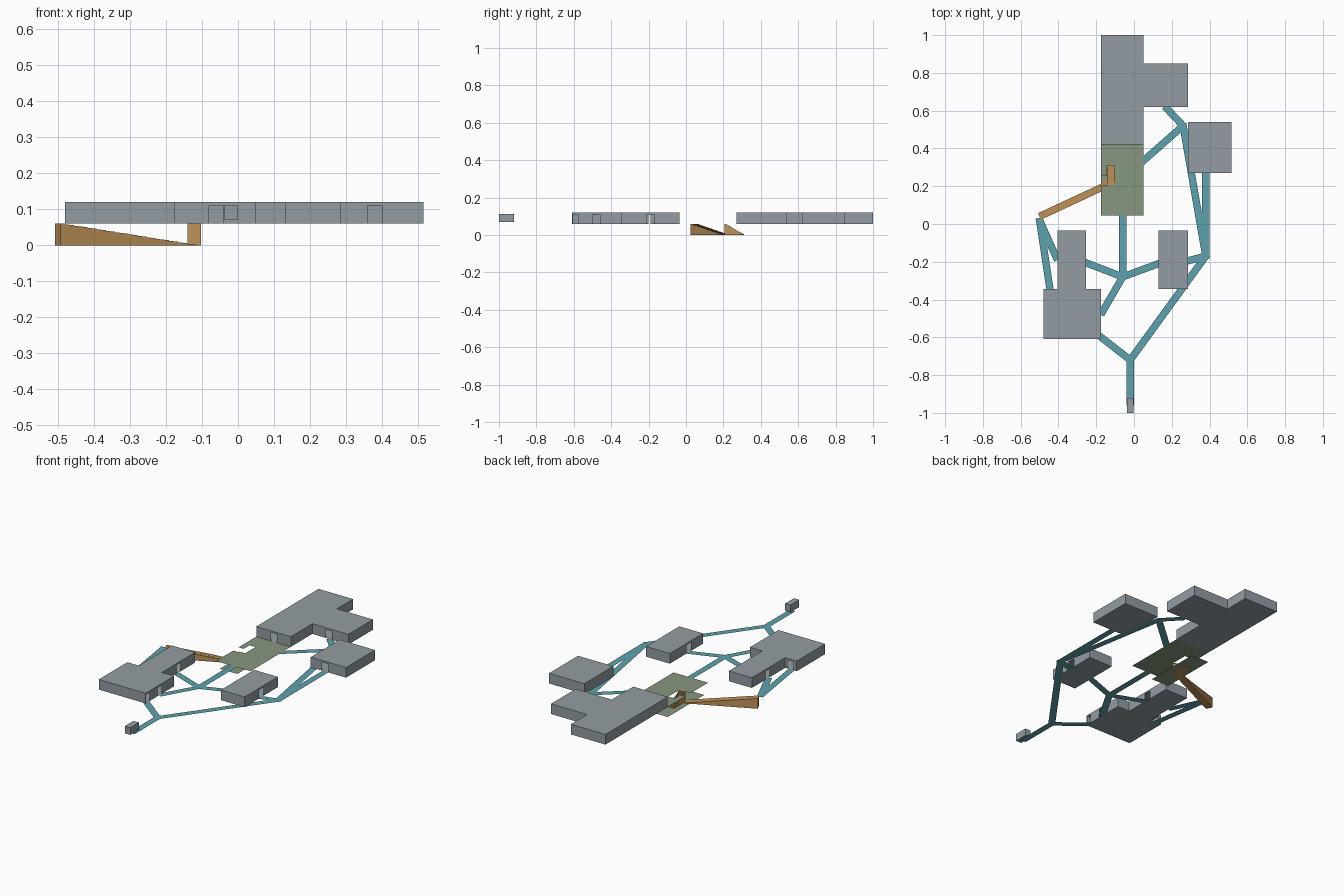
import bpy, bmesh
from mathutils import Vector

if "Cube" in bpy.data.objects:
    bpy.data.objects.remove(bpy.data.objects["Cube"])

LOW, BASE, ROOF, DOOR = 0.0, 0.06, 0.12, 0.11


def material(name, rgb):
    m = bpy.data.materials.new(name)
    m.diffuse_color = (*rgb, 1)
    m.use_nodes = True
    m.node_tree.nodes["Principled BSDF"].inputs["Base Color"].default_value = m.diffuse_color
    return m


GREY = material("building grey", (0.29, 0.335, 0.365))
TEAL = material("path teal", (0.11, 0.36, 0.42))
GREEN = material("lawn green", (0.24, 0.31, 0.21))
TAN = material("stair tan", (0.52, 0.29, 0.095))


def make(name, polys, mat, solid=False):
    """Object from polygons, each a list of points."""
    bm = bmesh.new()
    for pts in polys:
        bm.faces.new([bm.verts.new(p) for p in pts])
    bmesh.ops.remove_doubles(bm, verts=bm.verts, dist=0.0002)
    if solid:
        bmesh.ops.recalc_face_normals(bm, faces=bm.faces)
    me = bpy.data.meshes.new(name)
    bm.to_mesh(me)
    bm.free()
    me.materials.append(mat)
    ob = bpy.data.objects.new(name, me)
    bpy.context.collection.objects.link(ob)
    return ob


def building(name, outline, doors=(), z0=BASE, z1=ROOF):
    """Hollow block; doors are (wall number, start, end) along that wall."""
    polys = [[(x, y, z1) for x, y in outline],
             [(x, y, z0) for x, y in reversed(outline)]]
    for i, p in enumerate(outline):
        a, b = Vector(p), Vector(outline[(i + 1) % len(outline)])
        d = (b - a).normalized()
        wall = [(*a, z0)]
        for w, s, e in doors:
            if w == i:
                l, r = a + d * s, a + d * e
                wall += [(*l, z0), (*l, DOOR), (*r, DOOR), (*r, z0)]
        wall += [(*b, z0), (*b, z1), (*a, z1)]
        polys.append(wall)
    return make(name, polys, GREY)


def rect(x0, x1, y0, y1):
    return [(x0, y0), (x1, y0), (x1, y1), (x0, y1)]


# Buildings with door openings
building("north_hall", [(-.175, .42), (.05, .42), (.05, .62), (.285, .62),
                        (.285, .85), (.05, .85), (.05, 1), (-.175, 1)],
         [(0, .095, .135), (2, .09, .13)])
building("east_hall", rect(.285, .515, .27, .54), [(0, .075, .115)])
building("south_hall", rect(.13, .285, -.345, -.035),
         [(1, .135, .175), (3, .155, .195)])
building("west_hall", [(-.48, -.61), (-.175, -.61), (-.175, -.345), (-.255, -.345),
                       (-.255, -.035), (-.405, -.035), (-.405, -.345), (-.48, -.345)],
         [(1, .005, .035), (1, .11, .15), (3, .135, .175), (5, .125, .165), (6, .015, .055)])
building("gate_box", rect(-.038, -.002, -1, -.92), (), .07, .112)


# Flat paths
def path(name, a, b, width=.038, ext=.012):
    a, b = Vector(a), Vector(b)
    d = (b - a).normalized()
    n = Vector((-d.y, d.x)) * width / 2
    a, b = a - d * ext, b + d * ext
    make(name, [[(*p, BASE - .0005) for p in (a - n, b - n, b + n, a + n)]], TEAL)


HUB, EAST, SOUTH, WEST, NORTH = (-.06, -.28), (.38, -.17), (-.02, -.72), (-.5, .02), (.26, .52)
routes = [(HUB, (-.06, .04)), (HUB, (.13, -.21)), (HUB, (-.255, -.205)), (HUB, (-.17, -.47)),
          (EAST, (.285, -.195)), (EAST, (.38, .27)), (EAST, NORTH), (EAST, SOUTH),
          (SOUTH, (-.02, -.95)), (SOUTH, (-.18, -.595)),
          (NORTH, (.05, .335)), (NORTH, (.17, .615)),
          (WEST, (-.41, -.18)), (WEST, (-.445, -.345))]
for i, (a, b) in enumerate(routes):
    path(f"path_{i + 1}", a, b)

# Upper lawn with the stair well cut out, and the lower lawn beneath
upper = [(-.175, .045), (.05, .045), (.05, .42), (-.175, .42), (-.175, .255),
         (-.142, .255), (-.142, .31), (-.102, .31), (-.102, .205), (-.175, .205)]
make("upper_lawn", [[(x, y, BASE) for x, y in upper]], GREEN)
make("lower_lawn", [[(x, y, LOW + .001) for x, y in rect(-.175, -.06, .08, .42)]], GREEN)


# Stairs: stepped side profile swept across the width
def stairs(name, a, b, steps, width=.038):
    a, b = Vector(a), Vector(b)
    d = b - a
    n = Vector((-d.y, d.x)).normalized() * width / 2
    prof = [(0, LOW), (0, BASE)]
    for i in range(1, steps + 1):
        z = BASE + (LOW - BASE) * i / steps
        prof.append((i / steps, BASE + (LOW - BASE) * (i - 1) / steps))
        prof.append((i / steps, z))
    sides = [[(*(a + d * t + n * s), z) for t, z in prof] for s in (-1, 1)]
    k = len(prof)
    polys = [sides[0], sides[1][::-1]]
    for i in range(k - 1):
        polys.append([sides[0][i], sides[1][i], sides[1][i + 1], sides[0][i + 1]])
    polys.append([sides[0][k - 1], sides[1][k - 1], sides[1][0], sides[0][0]])
    make(name, polys, TAN, True)


stairs("long_stair", (-.5, .04), (-.125, .215), 30)
stairs("short_stair", (-.121, .205), (-.121, .31), 12)
